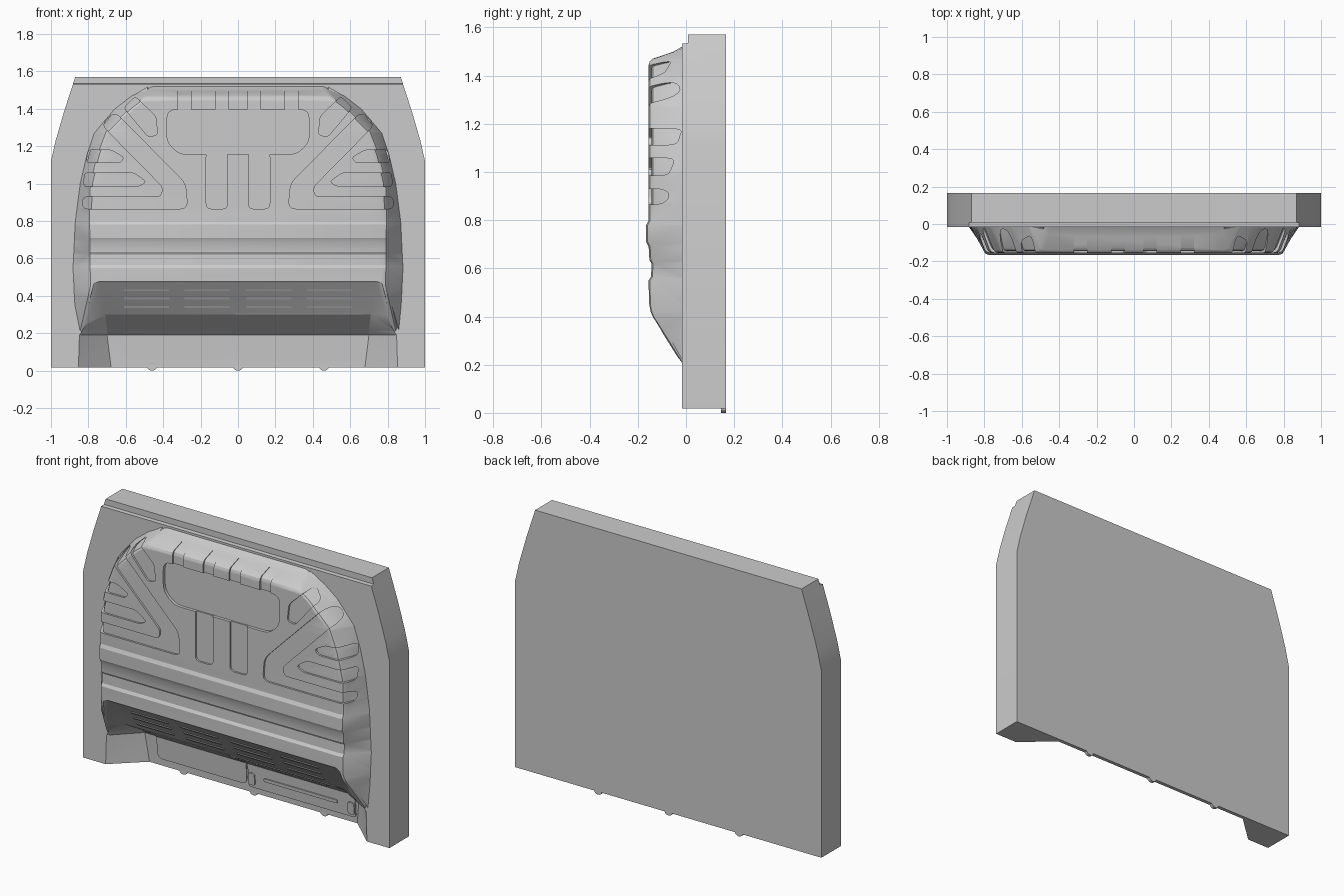
import bpy, bmesh, math
from mathutils import Vector

if "Cube" in bpy.data.objects:
    bpy.data.objects.remove(bpy.data.objects["Cube"])


def make(name, rings):
    """Closed solid lofted through rings of equal point count."""
    bm = bmesh.new()
    vs = [[bm.verts.new(p) for p in r] for r in rings]
    n = len(rings[0])
    for a, b in zip(vs, vs[1:]):
        for i in range(n):
            j = (i + 1) % n
            bm.faces.new((a[i], a[j], b[j], b[i]))
    bm.faces.new(vs[0])
    bm.faces.new(vs[-1])
    bmesh.ops.recalc_face_normals(bm, faces=bm.faces[:])
    bmesh.ops.triangulate(bm, faces=[f for f in bm.faces if len(f.verts) == 4])
    me = bpy.data.meshes.new(name)
    bm.to_mesh(me)
    bm.free()
    ob = bpy.data.objects.new(name, me)
    bpy.context.collection.objects.link(ob)
    return ob


def prism(name, pts, y0, y1):
    return make(name, [[(x, y, z) for x, z in pts] for y in (y0, y1)])


def rounded(pts, r, seg=4):
    """Round the corners of an outline."""
    out = []
    for i, p in enumerate(pts):
        p = Vector(p)
        a, b = Vector(pts[i - 1]) - p, Vector(pts[(i + 1) % len(pts)]) - p
        d = min(r, a.length * .45, b.length * .45)
        s, e = p + a.normalized() * d, p + b.normalized() * d
        for k in range(seg + 1):
            t = k / seg
            out.append(tuple(s * (1 - t) ** 2 + p * 2 * t * (1 - t) + e * t * t))
    return out


def rect(x0, x1, z0, z1):
    return [(x0, z0), (x1, z0), (x1, z1), (x0, z1)]


def boolean(ob, other, op, keep=False):
    m = ob.modifiers.new("bool", 'BOOLEAN')
    m.operation, m.object, m.solver = op, other, 'EXACT'
    bpy.context.view_layer.objects.active = ob
    bpy.ops.object.modifier_apply(modifier=m.name)
    if not keep:
        bpy.data.objects.remove(other)


def interp(table, z):
    for (a, u), (b, v) in zip(table, table[1:]):
        if z <= b:
            return u + (v - u) * max(0, (z - a) / (b - a))
    return table[-1][1]


# Bulged shell: front depth, front half width and base half width along z
DEPTH = [(.19, -.008), (.2, -.015), (.4, -.14), (.42, -.148), (.45, -.154), (.55, -.155),
         (.565, -.145), (.62, -.143), (.635, -.152), (.69, -.155), (.71, -.165),
         (.78, -.165), (.8, -.155), (1.445, -.155), (1.46, -.15), (1.47, -.138),
         (1.5, -.05), (1.53, .0)]
FRONT = [(.19, .845), (.45, .785), (.87, .79), (1.0, .785), (1.15, .75), (1.28, .70),
         (1.4, .58), (1.46, .50), (1.53, .45)]
BASE = [(.19, .865), (.35, .875), (.55, .885), (.8, .872), (1.0, .845), (1.15, .81),
        (1.27, .77), (1.4, .66), (1.5, .53), (1.53, .48)]
LEVELS = sorted({z for t in (DEPTH, FRONT, BASE) for z, _ in t} | {.94, 1.07, 1.22, 1.34, 1.43})


def shell(name, d=0):
    rings = []
    for z in LEVELS:
        y, xf, xb = interp(DEPTH, z) + d, interp(FRONT, z) - d, interp(BASE, z) - d
        half = [(xb, .1), (xb, min(-.005, y + .05) if y > -.06 else -.012),
                (xf + .014, y + .02), (xf + .004, y + .006), (xf - .014, y)]
        rings.append([(x, yy, z) for x, yy in half] + [(-x, yy, z) for x, yy in reversed(half)])
    return make(name, rings)


# Thick back panel with a step along the top front edge
half = [(1, .018), (1, 1.12), (.975, 1.23), (.93, 1.385), (.87, 1.57)]
panel = prism("pressed_panel", half + [(-x, z) for x, z in reversed(half)], -.016, .165)
step = make("step_cutter", [[(x, -.1, 1.525), (x, .008, 1.535), (x, .008, 1.7), (x, -.1, 1.7)]
                            for x in (-1.2, 1.2)])
boolean(panel, step, 'DIFFERENCE')
boolean(panel, shell("shell"), 'UNION')

# Tapered recess along the bottom: z, back y, back width, side y, side width
rings = []
for z, yb, wb, ys, ws in [(-.1, .145, .67, -.018, .855), (.03, .143, .68, -.018, .855),
                          (.19, .13, .70, -.018, .85), (.215, .1, .70, -.03, .845),
                          (.3, -.04, .71, -.085, .81), (.47, -.146, .74, -.157, .77),
                          (.49, -.17, .745, -.18, .775)]:
    h = [(wb, yb), (ws, ys), (ws + .01, -.4)]
    rings.append([(x, y, z) for x, y in h] + [(-x, y, z) for x, y in reversed(h)])
boolean(panel, make("recess_cutter", rings), 'DIFFERENCE')

# Pressed pockets following the shell surface
wide = rounded([(-.38, 1.22), (-.31, 1.155), (.31, 1.155), (.38, 1.22), (.38, 1.395), (-.38, 1.395)], .05)
sided = [
    rounded(rect(.055, .17, .865, 1.17), .03),
    rect(.05, .12, 1.38, 1.495),
    rect(.25, .32, 1.38, 1.495),
    rounded([(.83, .865), (.27, .865), (.28, 1.0), (.66, 1.385), (.73, 1.315),
             (.40, .98), (.41, .93), (.83, .93)], .04),
    rounded([(.825, .985), (.53, .985), (.49, 1.01), (.56, 1.058), (.82, 1.058)], .02),
    rounded([(.81, 1.112), (.63, 1.112), (.61, 1.14), (.68, 1.18), (.80, 1.18)], .02),
    rounded([(.55, 1.465), (.44, 1.36), (.43, 1.26), (.48, 1.25), (.61, 1.405)], .02)]
inner, deep = shell("inner_shell", .011), shell("deep_shell", .018)
jobs = [(wide, deep)]
for p in sided:
    jobs += [(p, inner), ([(-x, z) for x, z in p], inner)]
for pts, floor in jobs:
    cutter = prism("pocket_cutter", pts, -.3, .03)
    boolean(cutter, floor, 'DIFFERENCE', keep=True)
    boolean(panel, cutter, 'DIFFERENCE')
for floor in (inner, deep):
    bpy.data.objects.remove(floor)


# Raised covers that follow the recess surface
def cover(name, pts, lift):
    ob = prism(name, pts, -.3, .155)
    ref = panel.copy()
    bpy.context.collection.objects.link(ref)
    ref.location.y = -lift
    bpy.context.view_layer.update()
    boolean(ob, ref, 'INTERSECT')
    return ob


parts = [panel,
         cover("left_cover", rounded(rect(-.62, -.035, .06, .298), .04), .006),
         cover("right_cover", rounded(rect(-.025, .675, .052, .305), .02), .006)]
for z in (.12, .25):
    parts.append(cover("cover_rib", rounded(rect(.08, .56, z - .01, z + .01), .008), .012))
for x, z in [(0, .265), (0, .105), (.65, .105)]:
    parts.append(cover("cover_latch", rounded(rect(x - .021, x + .021, z - .036, z + .036), .015), .014))

# Louvre slats on the sloped underside
for x in (-.49, -.165, .165, .49):
    for z in (.34, .385, .43):
        parts.append(cover("louvre", rect(x - .12, x + .12, z - .005, z + .005), .008))

# Small feet under the back edge
for x in (-.46, 0, .46):
    pts = [(x + .025 * math.cos(a), .02 - .02 * math.sin(a))
           for a in [math.pi * k / 8 for k in range(9)]]
    parts.append(prism("foot", pts, .146, .165))

for ob in parts:
    bpy.ops.object.select_all(action='DESELECT')
    ob.select_set(True)
    bpy.context.view_layer.objects.active = ob
    bpy.ops.object.shade_smooth_by_angle(angle=math.radians(25))
for ob in [o for o in bpy.data.objects if o not in parts]:
    bpy.data.objects.remove(ob)
